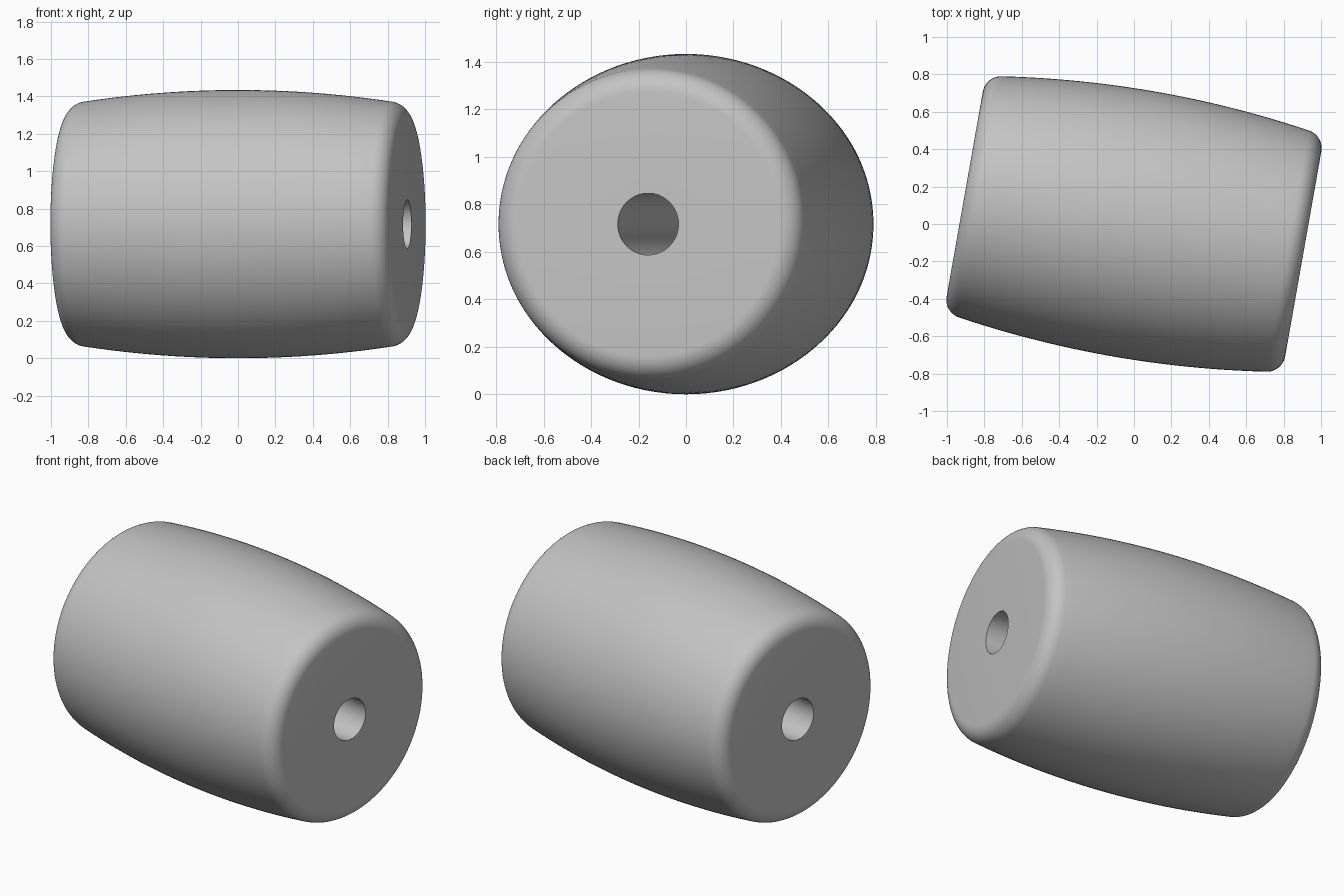
import bpy, bmesh, math
from mathutils import Matrix, Vector

cube = bpy.data.objects.get("Cube")
if cube:
    bpy.data.objects.remove(cube)

HALF, R_MAX, R_HOLE = 0.919, 0.717, 0.13
FILLET, R_FLAT = 0.1, 0.556
SEGMENTS = 128
YAW = math.radians(-10)

# Plain grey material
grey = bpy.data.materials.new("plain grey")
grey.use_nodes = True
color = (0.55, 0.55, 0.55, 1)
grey.diffuse_color = color
grey.node_tree.nodes["Principled BSDF"].inputs["Base Color"].default_value = color

# Half profile (axial, radius): bulged side, rounded rim, flat end, bore
lean = math.radians(8)
side_end = HALF - FILLET + FILLET * math.sin(lean)
side_r = R_FLAT + FILLET * math.cos(lean)
half = []
for i in range(1, 12):
    t = i / 12
    half.append((side_end * t, R_MAX - (R_MAX - side_r) * t * t))
for i in range(11):
    a = lean + (math.pi / 2 - lean) * i / 10
    half.append((HALF - FILLET + FILLET * math.sin(a), R_FLAT + FILLET * math.cos(a)))
half.append((HALF, R_HOLE))
profile = [(-s, r) for s, r in reversed(half)] + [(0, R_MAX)] + half

# Barrel-shaped roller, revolved about its own axis with an open bore
bm = bmesh.new()
rings = []
for s, r in profile:
    ring = []
    for k in range(SEGMENTS):
        a = 2 * math.pi * k / SEGMENTS
        ring.append(bm.verts.new((s, r * math.cos(a), r * math.sin(a))))
    rings.append(ring)
for i, ring in enumerate(rings):
    following = rings[(i + 1) % len(rings)]
    for k in range(SEGMENTS):
        n = (k + 1) % SEGMENTS
        bm.faces.new((ring[k], following[k], following[n], ring[n]))
bmesh.ops.recalc_face_normals(bm, faces=bm.faces)
bm.transform(Matrix.Translation(Vector((0, 0, R_MAX))) @ Matrix.Rotation(YAW, 4, "Z"))
mesh = bpy.data.meshes.new("barrel_roller")
bm.to_mesh(mesh)
bm.free()
mesh.materials.append(grey)
roller = bpy.data.objects.new("barrel_roller", mesh)
bpy.context.collection.objects.link(roller)

# Smooth shading with crisp bore edges
bpy.ops.object.select_all(action="DESELECT")
roller.select_set(True)
bpy.context.view_layer.objects.active = roller
bpy.ops.object.shade_smooth_by_angle(angle=math.radians(30))
